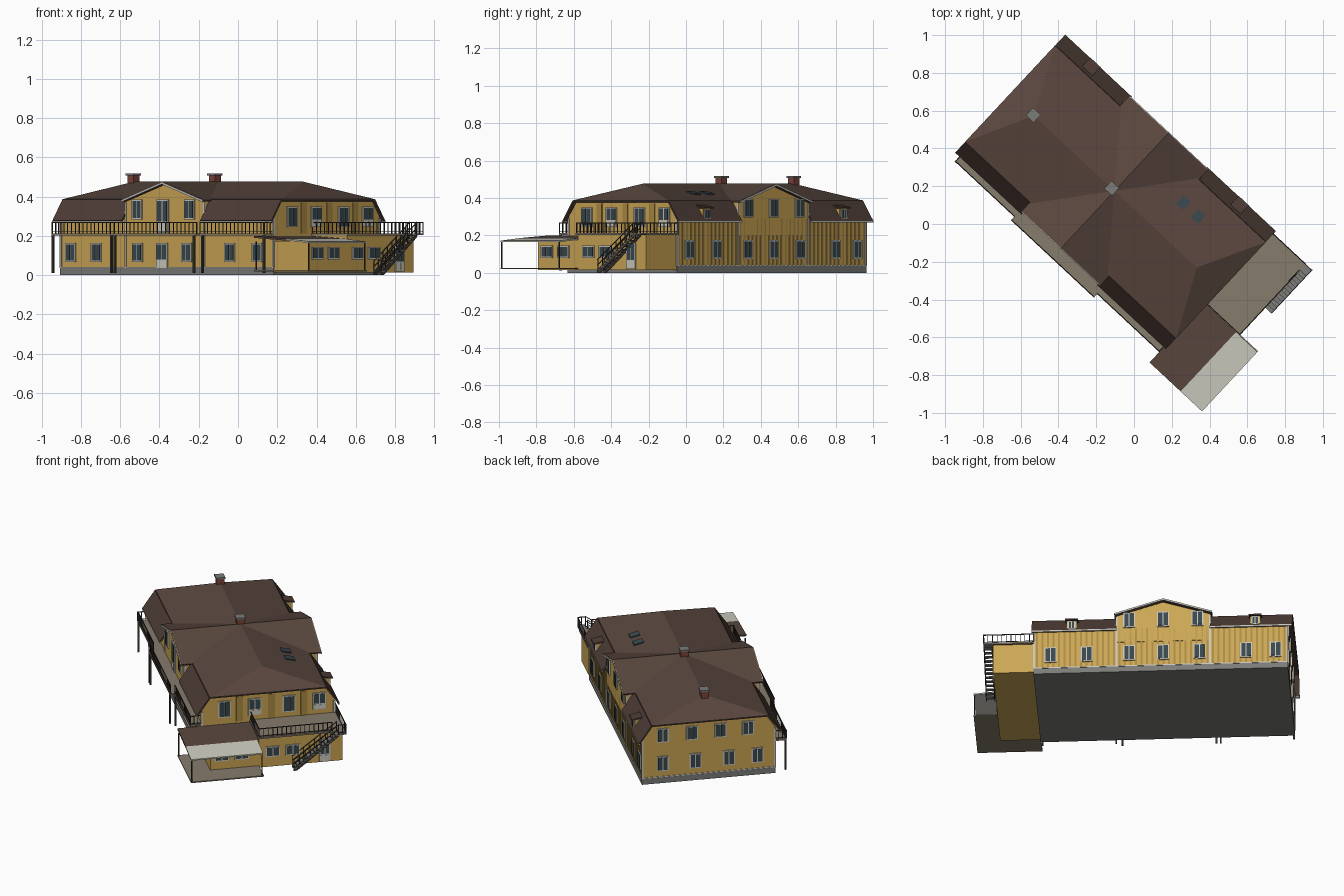
import bpy, bmesh, math
from mathutils import Matrix

if "Cube" in bpy.data.objects:
    bpy.data.objects.remove(bpy.data.objects["Cube"])

# Everything is built in house axes (u long, v across), then turned to its place
TURN = Matrix.Rotation(math.radians(-43), 4, 'Z')


def mat(name, r, g, b):
    m = bpy.data.materials.new(name)
    m.diffuse_color = (r, g, b, 1)
    m.use_nodes = True
    m.node_tree.nodes["Principled BSDF"].inputs["Base Color"].default_value = m.diffuse_color
    return m


YELLOW = mat("yellow_boards", .60, .38, .09)
BATTEN = mat("batten_ochre", .42, .26, .06)
ROOF = mat("brown_roof", .10, .062, .048)
MANS = mat("dark_roof", .075, .045, .036)
GREY = mat("plinth_grey", .20, .20, .19)
DECK = mat("deck", .24, .20, .15)
PALE = mat("pale_canopy", .62, .61, .53)
GLASS = mat("glass", .04, .065, .075)
WHITE = mat("trim", .58, .56, .50)
RAIL = mat("railing_dark", .045, .04, .035)
BRICK = mat("brick", .20, .06, .045)


def make(name, verts, faces, m, thick=0):
    me = bpy.data.meshes.new(name)
    me.from_pydata(verts, [], faces)
    bm = bmesh.new()
    bm.from_mesh(me)
    bmesh.ops.recalc_face_normals(bm, faces=bm.faces)
    bm.to_mesh(me)
    bm.free()
    me.transform(TURN)
    me.materials.append(m)
    ob = bpy.data.objects.new(name, me)
    bpy.context.collection.objects.link(ob)
    if thick:
        s = ob.modifiers.new("thickness", 'SOLIDIFY')
        s.thickness, s.offset = thick, 0
    return ob


def boxes(name, items, m):
    # items: (u0, u1, v0, v1, z0, z1)
    vs, fs = [], []
    for b in items:
        o = len(vs)
        vs += [(b[i], b[2 + j], b[4 + k]) for i in (0, 1) for j in (0, 1) for k in (0, 1)]
        fs += [[o + i for i in f] for f in ((0, 1, 3, 2), (4, 6, 7, 5), (0, 4, 5, 1),
                                            (2, 3, 7, 6), (0, 2, 6, 4), (1, 5, 7, 3))]
    return make(name, vs, fs, m)


def prism(name, pts, axis, a, b, m):
    # extrude a profile of (v,z) along u, or (u,z) along v
    n = len(pts)
    vs = [(t, p, z) if axis == 'u' else (p, t, z) for t in (a, b) for p, z in pts]
    fs = [list(range(n)), list(range(n, 2 * n))]
    fs += [[i, (i + 1) % n, n + (i + 1) % n, n + i] for i in range(n)]
    return make(name, vs, fs, m)


U0, U1, V0, V1 = -.92, .56, -.335, .455      # main walls
RU0, RU1, RV0, RV1 = -.95, .575, -.365, .48  # roof outline
VM, GC, GH = .058, -.195, .273               # ridge line, cross gable centre, half width
EAVE, BREAK, RIDGE = .275, .383, .472

# Plinth and walls
boxes("plinth", [(U0 - .004, U1 + .004, V0 - .004, V1 + .004, 0, .036)], GREY)
prism("main_walls", [(V0, .03), (V1, .03), (V1, .30), (.402, .376), (-.282, .376), (V0, .30)],
      'u', U0, U1, YELLOW)
prism("cross_gable_walls", [(GC - GH, .2), (GC + GH, .2), (GC + GH, .375), (GC, .462), (GC - GH, .375)],
      'v', V0 - .003, V1 + .003, YELLOW)

# Upper hip roof, steep lower roofs, cross gable roof
b0, b1 = RV0 + .075, RV1 - .075
make("upper_roof", [(RU0, b0, BREAK), (RU1, b0, BREAK), (RU1, b1, BREAK), (RU0, b1, BREAK),
                    (RU0 + .172, VM, RIDGE), (RU1 - .175, VM, RIDGE)],
     [(0, 1, 5, 4), (1, 2, 5), (2, 3, 4, 5), (3, 0, 4)], ROOF, .009)
for side, (ve, vb) in {"front": (RV0, b0), "back": (RV1, b1)}.items():
    for end, (a, b) in {"left": (RU0, GC - GH), "right": (GC + GH, RU1)}.items():
        make(f"lower_roof_{side}_{end}", [(a, ve, EAVE), (b, ve, EAVE), (b, vb, BREAK), (a, vb, BREAK)],
             [(0, 1, 2, 3)], MANS, .009)
h = GH + .012
gz = .38
make("cross_gable_roof", [(GC + s * h, v, gz) if s else (GC, v, RIDGE) for v in (V0 - .022, V1 + .022)
                          for s in (-1, 0, 1)], [(0, 1, 4, 3), (1, 2, 5, 4)], ROOF, .009)
for nm, a in (("front", V0 - .026), ("back", V1 + .022)):
    prism("gable_trim_" + nm, [(GC - h, gz - .008), (GC, RIDGE - .008), (GC + h, gz - .008),
                               (GC + h, gz + .003), (GC, RIDGE + .003), (GC - h, gz + .003)],
          'v', a, a + .004, WHITE)

# Chimneys and skylights
for i, u in enumerate((-.783, -.215)):
    boxes(f"chimney_{i}", [(u - .022, u + .022, VM - .022, VM + .022, .42, .51)], BRICK)
    boxes(f"chimney_cap_{i}", [(u - .028, u + .028, VM - .028, VM + .028, .508, .518)], GREY)
for i, u in enumerate((.115, .221)):
    zs = lambda v: RIDGE - (v - VM) * (RIDGE - BREAK) / (b1 - VM)
    prism(f"skylight_{i}", [(.232, zs(.232)), (.29, zs(.29)), (.29, zs(.29) + .011), (.232, zs(.232) + .011)],
          'u', u - .026, u + .026, GLASS)

# Single-storey annex with terrace, tin roof, canopy and patio floor
AU, AS = .80, -.045
boxes("annex_walls", [(U1, AU, V0, V1, .015, .175), (U1, AU, AS, V1, .17, .205)], YELLOW)
boxes("terrace_deck", [(U1, AU + .012, AS - .005, V1 + .012, .203, .213)], DECK)
prism("annex_roof", [(U1, .19), (.785, .176), (.785, .186), (U1, .2)], 'v', -.48, AS, ROOF)
prism("canopy", [(.785, .178), (.94, .164), (.94, .172), (.785, .186)], 'v', -.48, AS - .005, PALE)
boxes("patio_floor", [(AU - .01, .94, -.48, AS, .02, .027), (U1, AU, -.48, V0, .02, .027)], DECK)
boxes("canopy_posts", [(u - .003, u + .003, v - .003, v + .003, .02, .172)
                       for u, v in ((.935, -.475), (.935, -.055), (.57, -.475))], RAIL)

# Windows and doors: collected as frames and panes
frames, panes, panels = [], [], []


def opening(axis, plane, out, c, z0, z1, w=.07, door=False):
    def add(lst, a, b, lo, hi, d):
        p = sorted((plane - out * .01, plane + out * d))
        lst.append((a, b, *p, lo, hi) if axis == 'u' else (*p, a, b, lo, hi))
    add(frames, c - w / 2, c + w / 2, z0, z1, .007)
    t = .007
    lo = z0 + t + ((z1 - z0) * .3 if door else 0)
    for a, b in ((c - w / 2 + t, c - .003), (c + .003, c + w / 2 - t)):
        add(panes, a, b, lo, z1 - t, .009)
        if door:
            add(panels, a, b, z0 + t, lo - t, .009)


FRONT = (-.85, -.672, -.385, -.043, .258, .449)
for u in FRONT:
    opening('u', V0, -1, u, .068, .163)
opening('u', V0, -1, -.214, .036, .163, .08, True)
for u in (-.385, -.02):
    opening('u', V0 - .003, -1, u, .285, .385)
opening('u', V0 - .003, -1, -.207, .215, .385, .08, True)
for u in (.464, .253, .004, -.194, -.407, -.68, -.852):
    opening('u', V1, 1, u, .075, .175)
for u in (.004, -.194, -.395):
    opening('u', V1 + .003, 1, u, .295, .395)
for v, d in ((-.2, 0), (-.02, 1), (.185, 0), (.365, 1)):
    opening('v', U1, 1, v, .245, .35, .078, bool(d))
for v in (.335, .16, -.01, -.175):
    opening('v', U0, -1, v, .262, .35)
for v in (.335, .14, -.06, -.23):
    opening('v', U0, -1, v, .078, .172)
for v in (-.268, -.148, .036, .156):
    opening('v', AU, 1, v, .08, .145, .085)
opening('v', AU, 1, .347, .02, .16, .065, True)

# Small dormers in the back lower roof
for i, u in enumerate((.34, -.733)):
    boxes(f"dormer_{i}", [(u - .03, u + .03, .37, .468, .285, .345)], YELLOW)
    prism(f"dormer_roof_{i}", [(.36, .366), (.487, .343), (.487, .351), (.36, .376)],
          'u', u - .037, u + .037, MANS)
    opening('u', .468, 1, u, .287, .342, .045)
boxes("window_frames", frames, WHITE)
boxes("window_panes", panes, GLASS)
boxes("door_panels", panels, PALE)

# Wall battens, corner boards and base boards
n = 46
boxes("back_battens", [(U0 + (i + .5) * (U1 - U0) / n - .006, U0 + (i + .5) * (U1 - U0) / n + .006,
                        V1 - .01, V1 + .003, .04, .29) for i in range(n)], BATTEN)
boxes("end_battens", [(U1 - .01, U1 + .004, v - .02, v + .02, .213, .37) for v in (-.11, .08, .275)], BATTEN)
corners = [(u, v, .29) for u in (U0, U1) for v in (V0, V1)]
corners += [(GC + s * GH, v, .37) for s in (-1, 1) for v in (V0, V1)]
boxes("corner_boards", [(u - .005, u + .005, v - .006, v + .006, .036, z) for u, v, z in corners], WHITE)
boxes("base_boards", [(U0 - .003, U1 + .003, V0 - .006, V1 + .006, .036, .042)], WHITE)
boxes("gutters", [(a, b, v - .005, v + .005, .268, .277) for v in (RV0, RV1)
                  for a, b in ((RU0, GC - GH), (GC + GH, RU1))], WHITE)

# Long front balcony with a wider middle bay, on posts
bays = [(U0, -.49, -.405), (-.49, .11, -.43), (.11, U1, -.405)]
boxes("balcony_floor", [(a, b, v, V0, .203, .213) for a, b, v in bays], DECK)
boxes("balcony_posts", [(u - .005, u + .005, v, v + .01, .012, .205) for u, v in
                        ((U0 + .005, -.405), (-.485, -.43), (-.46, -.43), (.09, -.43), (.125, -.43 + .025),
                         (U1 - .005, -.405))], RAIL)


def railing(name, axis, fixed, a, b, z0=.213, z1=.27):
    k = max(2, round((b - a) / .027))
    t = .0018
    bars = [(a + (b - a) * i / k - t, a + (b - a) * i / k + t, z0, z1) for i in range(k + 1)]
    bars += [(a, b, z1 - .005, z1), (a, b, z0 + .006, z0 + .009)]
    boxes(name, [(p, q, fixed - .002, fixed + .002, l, m) if axis == 'u' else
                 (fixed - .002, fixed + .002, p, q, l, m) for p, q, l, m in bars], RAIL)


for i, (a, b, v) in enumerate(bays):
    railing(f"balcony_rail_{i}", 'u', v + .004, a, b)
railing("balcony_rail_left", 'v', U0 + .003, -.405, V0)
railing("balcony_rail_right", 'v', U1 - .003, -.405, V0)
railing("terrace_rail_end", 'v', AU + .008, AS, .39)
railing("terrace_rail_back", 'u', V1 + .008, U1, .857)
railing("terrace_rail_front", 'u', AS, U1, AU + .01)

# Outside stair along the annex end wall
S0, S1, N = .15, .42, 13
rise = .20 / (S1 - S0)
line = lambda v: .01 + (v - S0) * rise
boxes("stair_treads", [(.806, .857, S0 + (S1 - S0) * i / N, S0 + (S1 - S0) * i / N + .024,
                        .2 * (i + 1) / N, .2 * (i + 1) / N + .005) for i in range(N)]
      + [(.80, .857, S1, V1 + .01, .204, .213)], GREY)
for i, u in enumerate((.806, .855)):
    prism(f"stair_stringer_{i}", [(S0, .0), (S0 + .02, .0), (S1, .195), (S1, .213), (S0, .018)],
          'u', u - .002, u + .002, RAIL)
    for j, dz in enumerate((.03, .058)):
        prism(f"stair_handrail_{i}_{j}", [(S0, line(S0) + dz), (S1, line(S1) + dz),
                                          (S1, line(S1) + dz + .005), (S0, line(S0) + dz + .005)],
              'u', u - .002, u + .002, RAIL)
    boxes(f"stair_balusters_{i}", [(u - .002, u + .002, v - .002, v + .002, line(v), line(v) + .06)
                                   for v in (S0 + .003 + (S1 - S0 - .006) * k / 8 for k in range(9))], RAIL)
railing("stair_landing_rail", 'v', .855, S1, V1 + .01)
